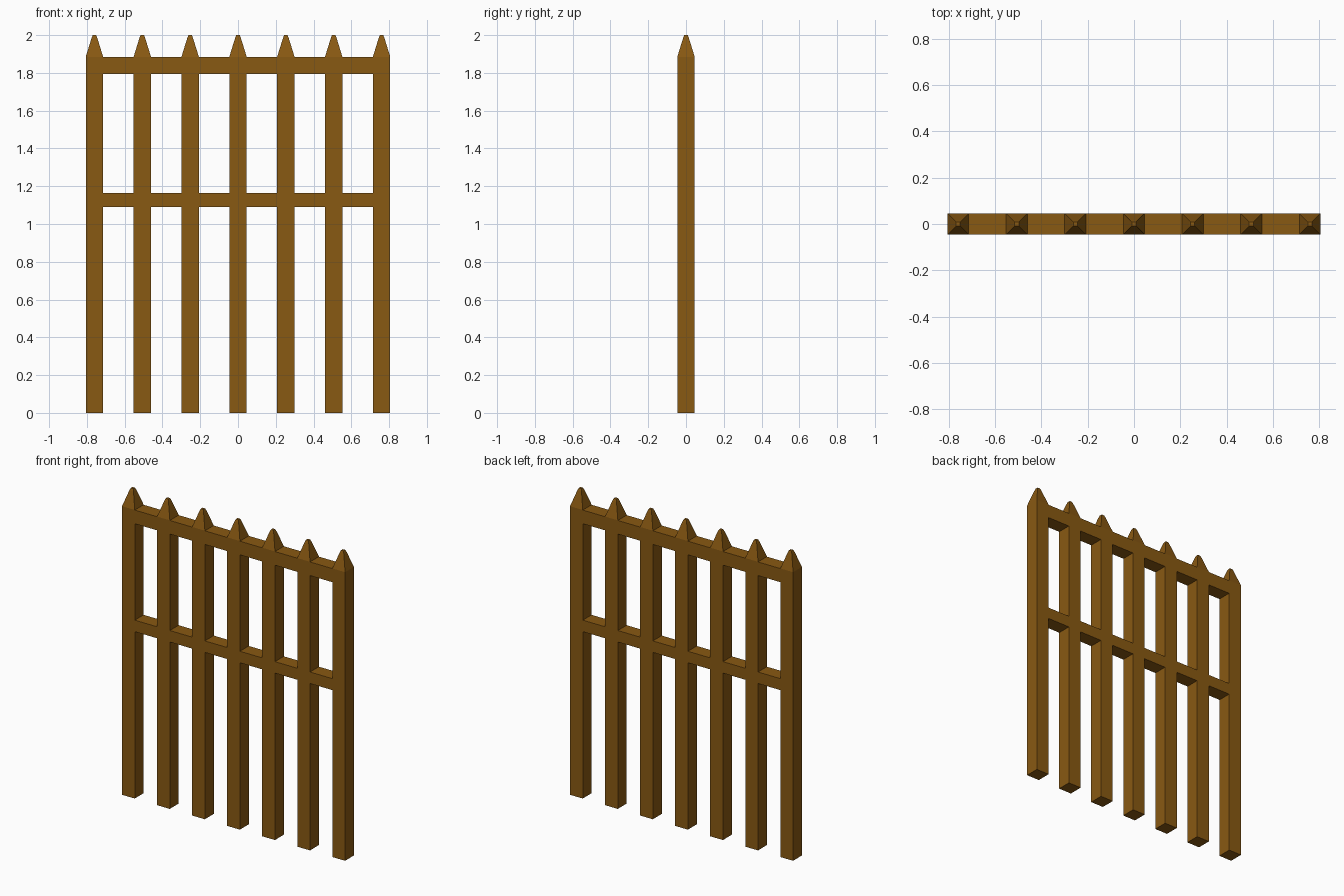
import bpy, bmesh

if "Cube" in bpy.data.objects:
    bpy.data.objects.remove(bpy.data.objects["Cube"])

wood = bpy.data.materials.new("brown_wood")
wood.diffuse_color = (0.25, 0.10, 0.006, 1)
wood.use_nodes = True
wood.node_tree.nodes["Principled BSDF"].inputs["Base Color"].default_value = wood.diffuse_color

HALF = 0.046          # half thickness of a post
END = 0.76            # centre of the outermost posts
COUNT = 7


def finish(name, bm, location):
    bmesh.ops.recalc_face_normals(bm, faces=bm.faces)
    mesh = bpy.data.meshes.new(name)
    bm.to_mesh(mesh)
    bm.free()
    mesh.materials.append(wood)
    obj = bpy.data.objects.new(name, mesh)
    obj.location = location
    bpy.context.collection.objects.link(obj)
    return obj


def square_loft(name, sections, location):
    """Stack of square sections (half width, height), capped at both ends."""
    bm = bmesh.new()
    rings = [[bm.verts.new((sx * h, sy * h, z))
              for sx, sy in ((-1, -1), (1, -1), (1, 1), (-1, 1))]
             for h, z in sections]
    for a, b in zip(rings, rings[1:]):
        for i in range(4):
            j = (i + 1) % 4
            bm.faces.new((a[i], a[j], b[j], b[i]))
    bm.faces.new(rings[0])
    bm.faces.new(rings[-1])
    return finish(name, bm, location)


def rail(name, z0, z1):
    bm = bmesh.new()
    bmesh.ops.create_cube(bm, size=1)
    # kept a hair inside the post faces to avoid coincident surfaces
    bmesh.ops.scale(bm, verts=bm.verts, vec=(2 * END, 2 * HALF - 0.001, z1 - z0))
    return finish(name, bm, (0, 0, (z0 + z1) / 2))


# Square posts with blunt pointed tips
for k in range(COUNT):
    x = -END + 2 * END * k / (COUNT - 1)
    square_loft(f"post_{k + 1}",
                [(HALF, 0), (HALF, 1.885), (0.015, 1.985), (0.009, 2.0)],
                (x, 0, 0))

# Horizontal rails
rail("top_rail", 1.795, 1.884)
rail("middle_rail", 1.09, 1.165)
